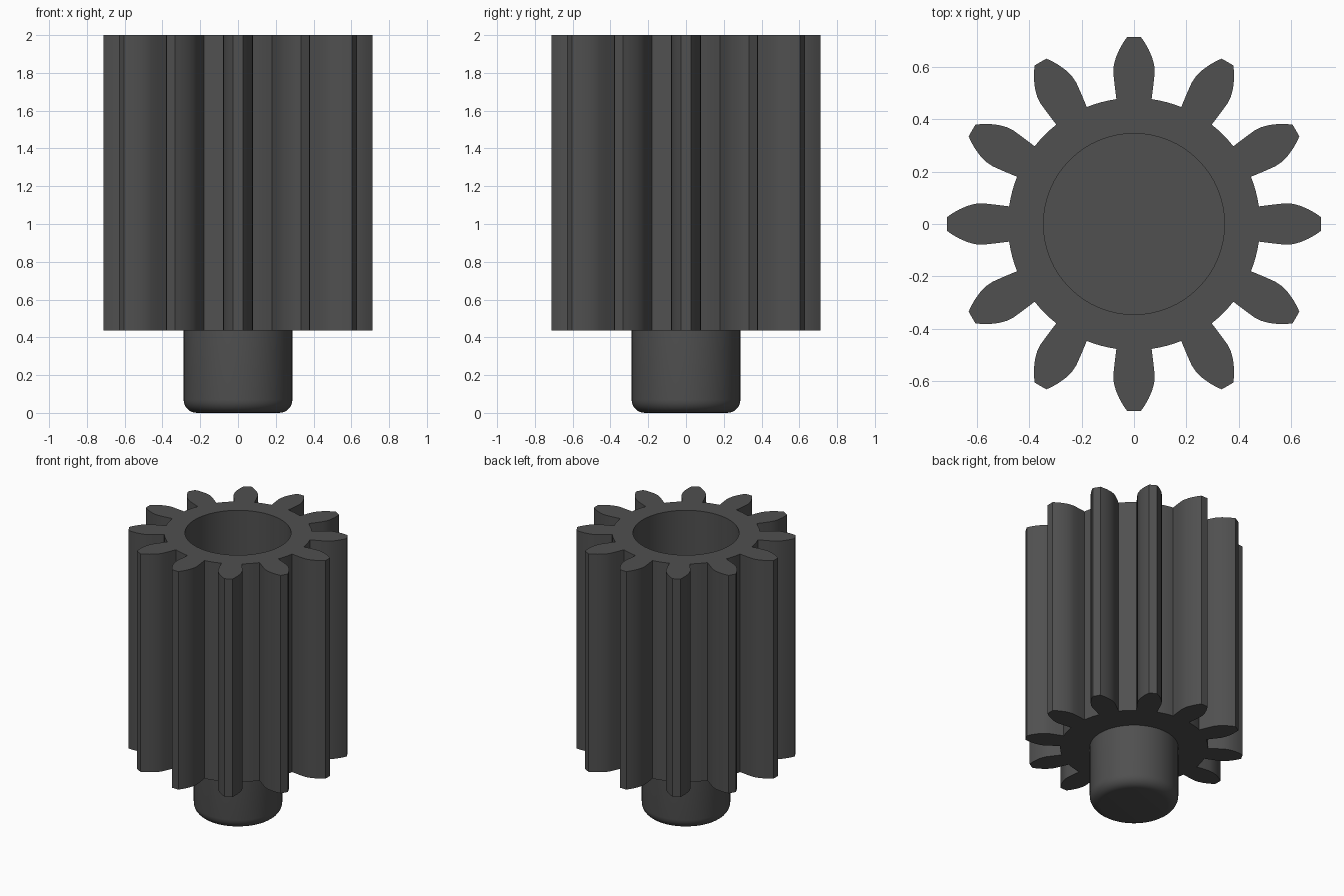
import bpy, bmesh, math
from mathutils import Vector

if "Cube" in bpy.data.objects:
    bpy.data.objects.remove(bpy.data.objects["Cube"])

TEETH = 12
Z_BOTTOM, Z_TOP = 0.435, 2.0
BORE_R, BORE_FLOOR = 0.345, 0.6
SHAFT_R = 0.288

steel = bpy.data.materials.new("dark_grey")
steel.diffuse_color = (0.08, 0.08, 0.08, 1)
steel.use_nodes = True
steel.node_tree.nodes["Principled BSDF"].inputs["Base Color"].default_value = steel.diffuse_color


def finish(name, bm):
    bmesh.ops.recalc_face_normals(bm, faces=bm.faces)
    mesh = bpy.data.meshes.new(name)
    bm.to_mesh(mesh)
    bm.free()
    mesh.materials.append(steel)
    obj = bpy.data.objects.new(name, mesh)
    bpy.context.collection.objects.link(obj)
    bpy.ops.object.select_all(action='DESELECT')
    bpy.context.view_layer.objects.active = obj
    obj.select_set(True)
    bpy.ops.object.shade_smooth_by_angle(angle=math.radians(25))
    return obj


# One tooth flank as (radial distance, half width), root to tip
flank = [(0.476, 0.067), (0.53, 0.074), (0.578, 0.079), (0.605, 0.077),
         (0.635, 0.069), (0.665, 0.056), (0.69, 0.042), (0.713, 0.026)]
tooth = [(r, -w) for r, w in flank] + [(r, w) for r, w in reversed(flank)]

# Whole gear outline: teeth joined by root arcs
outline = []
pitch = 2 * math.pi / TEETH
root_r = math.hypot(*flank[0])
root_a = math.atan2(flank[0][1], flank[0][0])
for i in range(TEETH):
    a = i * pitch
    c, s = math.cos(a), math.sin(a)
    outline += [(x * c - y * s, x * s + y * c) for x, y in tooth]
    for k in range(1, 4):
        b = a + root_a + (pitch - 2 * root_a) * k / 4
        outline.append((root_r * math.cos(b), root_r * math.sin(b)))
bore = [(BORE_R * math.cos(2 * math.pi * k / 64),
         BORE_R * math.sin(2 * math.pi * k / 64)) for k in range(64)]


def ring(bm, points, z):
    return [bm.verts.new((x, y, z)) for x, y in points]


def walls(bm, low, high):
    n = len(low)
    for i in range(n):
        j = (i + 1) % n
        bm.faces.new((low[i], low[j], high[j], high[i]))


# Gear body with a blind bore open at the top
bm = bmesh.new()
out_low, out_high = ring(bm, outline, Z_BOTTOM), ring(bm, outline, Z_TOP)
bore_low, bore_high = ring(bm, bore, BORE_FLOOR), ring(bm, bore, Z_TOP)
walls(bm, out_low, out_high)
walls(bm, bore_low, bore_high)
bm.faces.new(out_low)
bm.faces.new(bore_low)
rim = [bm.edges.get((loop[i - 1], loop[i]))
       for loop in (out_high, bore_high) for i in range(len(loop))]
bmesh.ops.triangle_fill(bm, edges=rim, use_beauty=True, normal=Vector((0, 0, 1)))
finish("pinion_gear", bm)

# Shaft stub with a rounded lower edge
bm = bmesh.new()
shaft_top = Z_BOTTOM + 0.05
bmesh.ops.create_cone(bm, cap_ends=True, segments=64, radius1=SHAFT_R,
                      radius2=SHAFT_R, depth=shaft_top)
bmesh.ops.translate(bm, verts=bm.verts, vec=(0, 0, shaft_top / 2))
lower = [e for e in bm.edges if all(v.co.z < 0.01 for v in e.verts)]
bmesh.ops.bevel(bm, geom=lower, offset=0.07, segments=6, profile=0.5,
                affect='EDGES')
finish("shaft_stub", bm)
